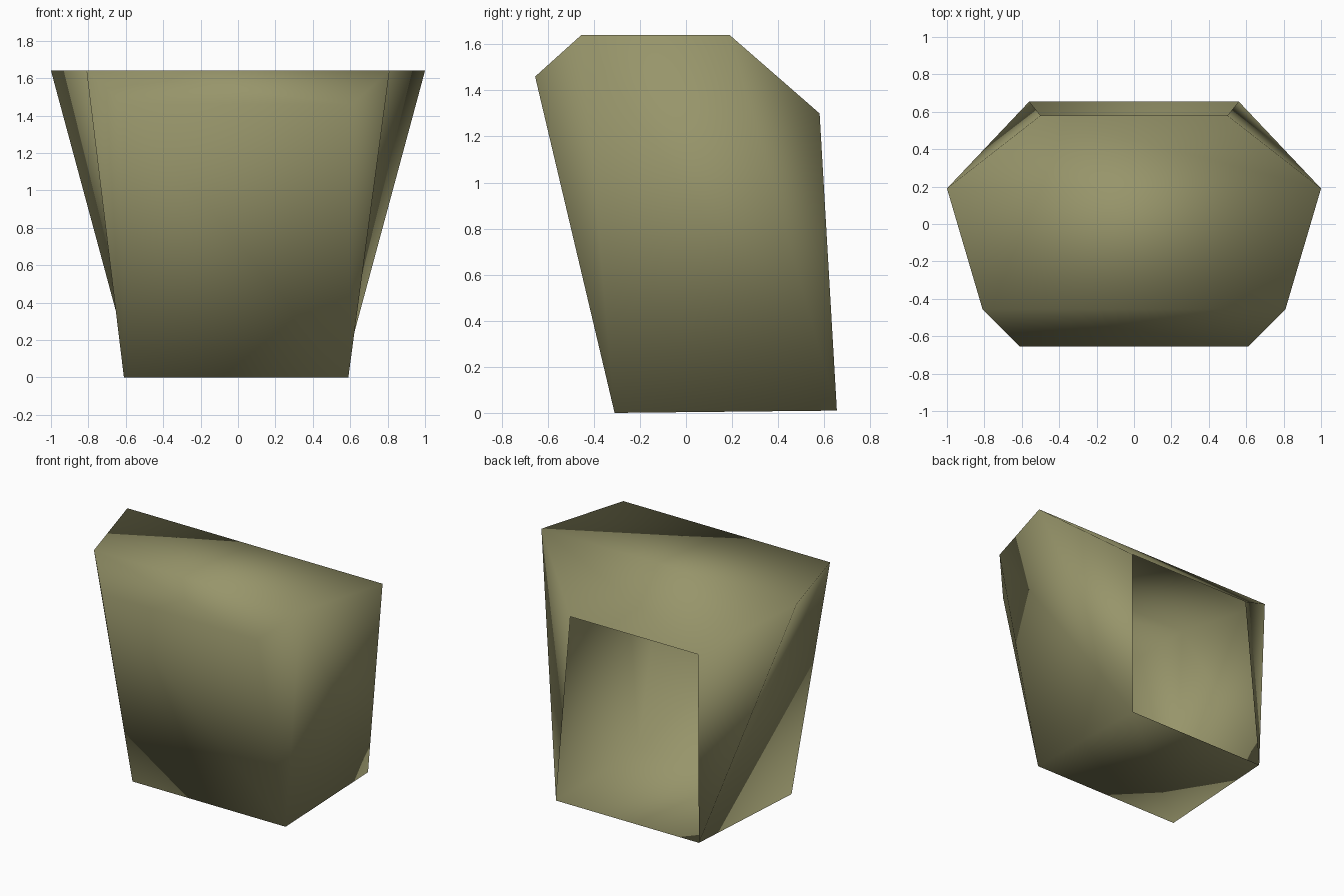
import bpy, bmesh

if "Cube" in bpy.data.objects:
    bpy.data.objects.remove(bpy.data.objects["Cube"])

# one flat colour
olive = bpy.data.materials.new("olive_cloth")
olive.diffuse_color = (0.31, 0.30, 0.145, 1)
olive.use_nodes = True
olive.node_tree.nodes["Principled BSDF"].inputs["Base Color"].default_value = olive.diffuse_color

# half cross-section going round the shell: (half width, y, z)
profile = [
    (0.56, 0.655, 0.01),    # 0 back bottom
    (0.60, -0.31, 0.0),     # 1 front bottom
    (0.61, -0.655, 1.46),   # 2 front upper edge
    (0.81, -0.455, 1.64),   # 3 top front
    (1.00, 0.19, 1.64),     # 4 top back, widest
    (0.50, 0.58, 1.30),     # 5 top of the back opening
]

bm = bmesh.new()
right = [bm.verts.new((x, y, z)) for x, y, z in profile]
left = [bm.verts.new((-x, y, z)) for x, y, z in profile]
# the bottom front edge sits slightly to the left
for v in (right[1], left[1]):
    v.co.x -= 0.01

# strips across the width: floor, front, bevel, top, back slope (back left open)
for i in range(5):
    bm.faces.new((right[i], right[i + 1], left[i + 1], left[i]))

# folded side panels, the same on both sides
for side in (right, left):
    for tri in ((1, 2, 3), (0, 1, 3), (0, 3, 4), (0, 4, 5)):
        bm.faces.new([side[k] for k in tri])

bmesh.ops.recalc_face_normals(bm, faces=bm.faces[:])
# make sure the outside faces out
bm.faces.ensure_lookup_table()
if bm.faces[3].normal.z < 0:
    bmesh.ops.reverse_faces(bm, faces=bm.faces[:])
for f in bm.faces:
    f.smooth = True

mesh = bpy.data.meshes.new("open_backed_shell")
bm.to_mesh(mesh)
bm.free()
mesh.materials.append(olive)
shell = bpy.data.objects.new("open_backed_shell", mesh)
bpy.context.collection.objects.link(shell)
